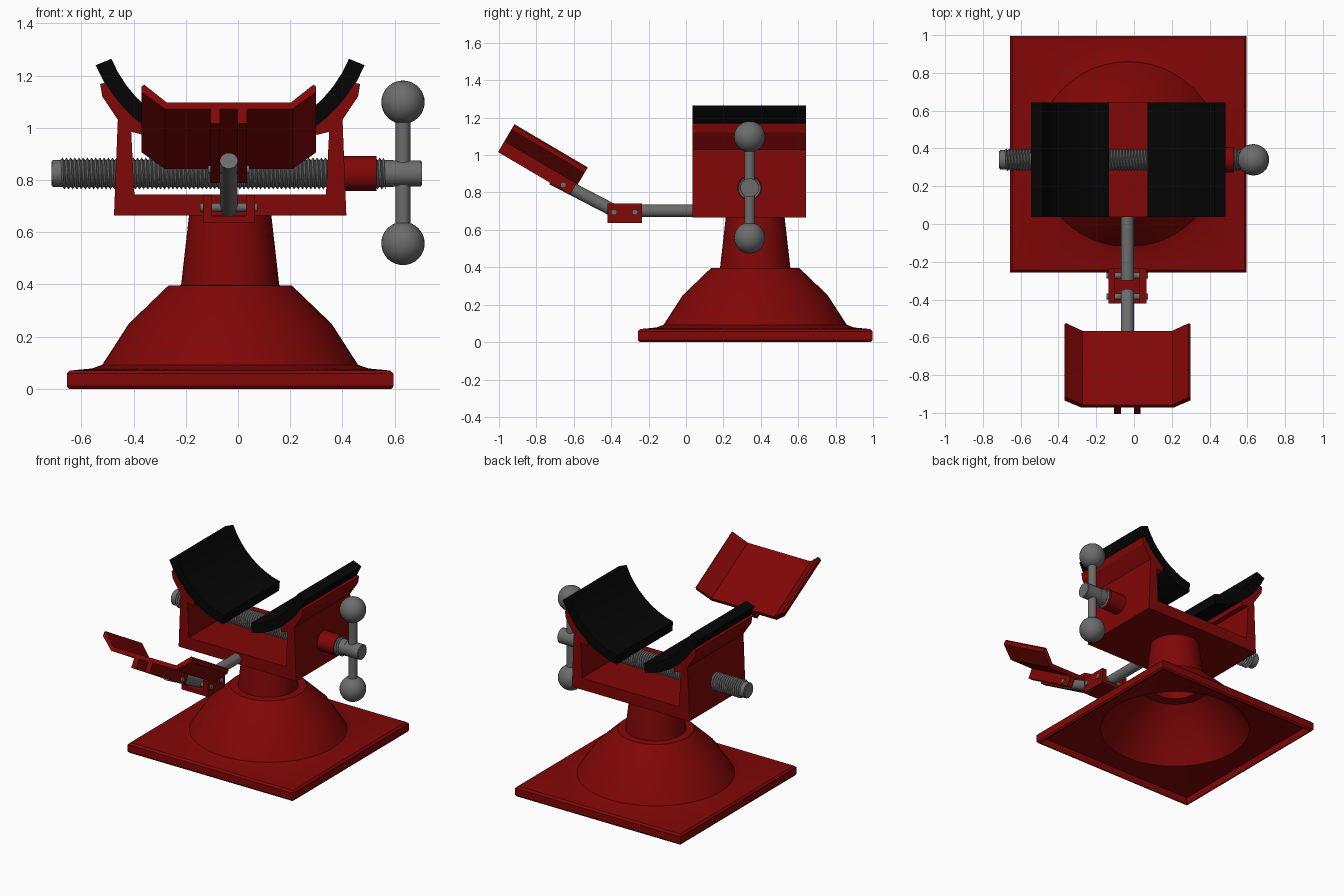
import bpy, bmesh
from math import sin, cos, tau, radians
from mathutils import Vector, Matrix

if "Cube" in bpy.data.objects:
    bpy.data.objects.remove(bpy.data.objects["Cube"])

CX, CY = -0.03, 0.34          # cradle centre
BY = 0.37                     # base centre in y
AX = -0.035                   # arm centre in x


def mat(name, col):
    m = bpy.data.materials.new(name)
    m.diffuse_color = (*col, 1)
    m.use_nodes = True
    m.node_tree.nodes["Principled BSDF"].inputs["Base Color"].default_value = m.diffuse_color
    return m


RED = mat("red_paint", (0.22, 0.002, 0.002))
BLACK = mat("black_rubber", (0.0015, 0.0015, 0.0015))
STEEL = mat("steel", (0.15, 0.15, 0.15))


def finish(name, bm, material, smooth=True):
    bmesh.ops.recalc_face_normals(bm, faces=bm.faces)
    me = bpy.data.meshes.new(name)
    bm.to_mesh(me)
    bm.free()
    ob = bpy.data.objects.new(name, me)
    bpy.context.collection.objects.link(ob)
    me.materials.append(material)
    if smooth:
        bpy.ops.object.select_all(action='DESELECT')
        ob.select_set(True)
        bpy.context.view_layer.objects.active = ob
        bpy.ops.object.shade_smooth_by_angle(angle=radians(30))
    return ob


def rod(name, a, b, r, material=STEEL, segs=32, bevel=0.0):
    a, b = Vector(a), Vector(b)
    bm = bmesh.new()
    bmesh.ops.create_cone(bm, cap_ends=True, segments=segs, radius1=r, radius2=r, depth=(b - a).length)
    if bevel:
        rims = [e for e in bm.edges if abs(e.verts[0].co.z - e.verts[1].co.z) < 1e-6]
        bmesh.ops.bevel(bm, geom=rims, offset=bevel, segments=2, affect='EDGES')
    rot = (b - a).to_track_quat('Z', 'Y').to_matrix().to_4x4()
    bm.transform(Matrix.Translation((a + b) / 2) @ rot)
    return finish(name, bm, material)


def prism(name, pts, d0, d1, place, material, smooth=False):
    """Extrude a closed outline from d0 to d1; place(u, v, d) gives the 3D point."""
    bm = bmesh.new()
    lo = [bm.verts.new(place(u, v, d0)) for u, v in pts]
    hi = [bm.verts.new(place(u, v, d1)) for u, v in pts]
    bm.faces.new(lo)
    bm.faces.new(hi)
    for i in range(len(pts)):
        j = (i + 1) % len(pts)
        bm.faces.new((lo[i], lo[j], hi[j], hi[i]))
    return finish(name, bm, material, smooth)


def xz(u, v, d):
    return (u, d, v)


# Hollow base: square plate flowing into a dome and neck, lofted ring by ring
N = 48
rings = [("sq", 0.618, 0.0), ("sq", 0.626, 0.01), ("sq", 0.626, 0.058), ("sq", 0.614, 0.07),
         ("ci", 0.53, 0.078), ("ci", 0.49, 0.092), ("ci", 0.388, 0.25), ("ci", 0.237, 0.395),
         ("ci", 0.188, 0.397), ("ci", 0.157, 0.67), ("ci", 0.125, 0.67), ("ci", 0.15, 0.37),
         ("ci", 0.215, 0.365), ("ci", 0.365, 0.23), ("ci", 0.475, 0.06), ("sq", 0.605, 0.045),
         ("sq", 0.61, 0.0)]
bm = bmesh.new()
loops = []
for kind, r, z in rings:
    ring = []
    for i in range(N):
        c, s = cos(tau * i / N), sin(tau * i / N)
        k = r / max(abs(c), abs(s)) if kind == "sq" else r
        ring.append(bm.verts.new((CX + c * k, BY + s * k, z)))
    loops.append(ring)
for a, b in zip(loops, loops[1:] + loops[:1]):
    for i in range(N):
        j = (i + 1) % N
        bm.faces.new((a[i], a[j], b[j], b[i]))
finish("base", bm, RED)

# Cradle: U channel, with curved red shells and rubber pads on both sides
Y0, Y1 = 0.036, 0.642
half = [(0.445, 0.665), (0.43, 1.04), (0.38, 1.0), (0.367, 0.745)]
prism("cradle", [(CX + x, z) for x, z in half] + [(CX - x, z) for x, z in reversed(half)],
      Y0, Y1, xz, RED)


def arc(r, a0, a1, n):
    angles = [radians(a0 + (a1 - a0) * k / n) for k in range(n + 1)]
    return [(r * cos(a), 1.454 - r * sin(a)) for a in angles]


shell = [(0.498, 1.168), (0.49, 1.12), (0.43, 1.03), (0.38, 0.985), (0.33, 0.972)] + arc(0.556, 54, 30.5, 4)
pad = arc(0.558, 22.6, 78.8, 8) + arc(0.493, 78.0, 22.6, 8)
for tag, side in (("left", -1), ("right", 1)):
    prism(tag + "_pad_shell", [(CX + side * x, z) for x, z in shell], Y0, Y1, xz, RED)
    prism(tag + "_pad", [(CX + side * x, z) for x, z in pad], Y0, Y1, xz, BLACK, True)

# Clamp screw with a fine helical thread
SZ = 0.825
bm = bmesh.new()
SEG, PITCH, X0, X1 = 20, 0.016, -0.685, 0.56
root, crest = [], []
for i in range(int((X1 - X0) / PITCH * SEG)):
    a, x = tau * i / SEG, X0 + PITCH * i / SEG
    for lst, r, dx in ((root, 0.05, 0), (crest, 0.061, PITCH / 2)):
        lst.append(bm.verts.new((x + dx, CY + r * cos(a), SZ + r * sin(a))))
for i in range(len(root) - 1):
    bm.faces.new((root[i], root[i + 1], crest[i + 1], crest[i]))
    if i + SEG + 1 < len(root):
        bm.faces.new((crest[i], crest[i + 1], root[i + SEG + 1], root[i + SEG]))
finish("screw_thread", bm, STEEL, False)
rod("screw_core", (-0.715, CY, SZ), (0.6, CY, SZ), 0.051, bevel=0.005)
rod("screw_collar", (0.39, CY, SZ), (0.53, CY, SZ), 0.067, RED)
rod("handle_hub", (0.585, CY, SZ), (0.705, CY, SZ), 0.05, bevel=0.004)

# Turning handle with ball ends
HX = 0.632
rod("handle_bar", (HX, CY, 0.557), (HX, CY, 1.098), 0.028)
for tag, z in (("upper", 1.098), ("lower", 0.557)):
    bm = bmesh.new()
    bmesh.ops.create_uvsphere(bm, u_segments=32, v_segments=16, radius=0.083,
                              matrix=Matrix.Translation((HX, CY, z)))
    finish(tag + "_handle_ball", bm, STEEL)

# Jointed arm: rod, open bracket with pins, second rod
rod("arm_rod", (AX, 0.05, 0.702), (AX, -0.30, 0.702), 0.034)
w, h0, h1, t = 0.1, 0.638, 0.742, 0.035
channel = [(AX - w, h0), (AX + w, h0), (AX + w, h1), (AX + w - t, h1),
           (AX + w - t, h0 + 0.025), (AX - w + t, h0 + 0.025), (AX - w + t, h1), (AX - w, h1)]
prism("arm_bracket", channel, -0.42, -0.235, xz, RED)
for tag, y in (("rear", -0.273), ("front", -0.385)):
    rod(tag + "_arm_pin", (AX - 0.11, y, 0.695), (AX + 0.11, y, 0.695), 0.016, segs=16)
rod("tilted_arm_rod", (AX, -0.36, 0.69), (AX, -0.715, 0.874), 0.034)

# Tilted tray: flat plate with flared wings and two ribs below
T = radians(30.5)


def tray(x, n, u):
    return (AX + x, -1.005 + u * cos(T) + n * sin(T), 1.016 - u * sin(T) + n * cos(T))


LEN = 0.455
outer = [(0.245, 0.066), (0.334, 0.14), (0.334, 0.165), (0.324, 0.173), (0.238, 0.094)]
prism("tray", outer + [(-x, n) for x, n in reversed(outer)], 0, LEN, tray, RED)
for tag, s in (("left", -1), ("right", 1)):
    prism(tag + "_tray_rib", [(s * 0.034, 0), (s * 0.07, 0), (s * 0.07, 0.07), (s * 0.034, 0.07)],
          0, LEN - 0.008, tray, RED)
rod("tray_pin", tray(-0.08, 0.026, 0.39), tray(0.08, 0.026, 0.39), 0.016, segs=16)
